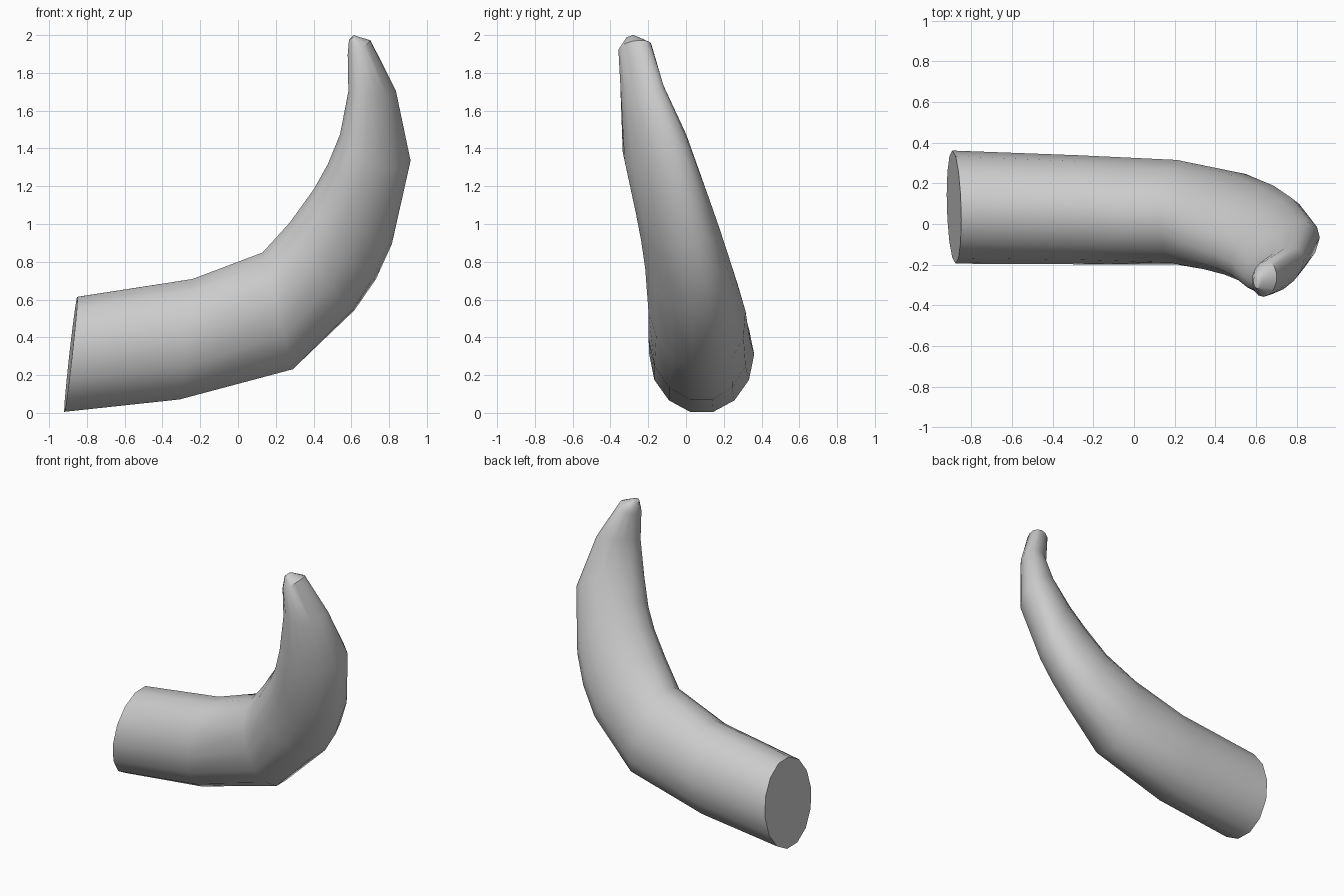
import bpy, bmesh, math
from mathutils import Vector

if "Cube" in bpy.data.objects:
    bpy.data.objects.remove(bpy.data.objects["Cube"])

SIDES = 14

# Cross-sections along the horn: centre, axis to the inner curve, axis to the side
RINGS = [
    ((-.885, .083, .31), (.035, 0, .312), (-.008, .278, 0)),
    ((-.275, .070, .39), (.035, -.01, .327), (0, .268, 0)),
    ((.210, .058, .54), (-.082, -.035, .317), (0, .257, 0)),
    ((.445, .012, .775), (-.168, -.065, .240), (.035, .228, .01)),
    ((.565, -.030, .945), (-.157, -.07, .248), (.060, .208, .03)),
    ((.645, -.075, 1.105), (-.158, -.07, .228), (.070, .190, .05)),
    ((.727, -.162, 1.405), (-.180, -.06, .088), (.050, .163, .07)),
    ((.710, -.232, 1.705), (-.122, -.03, .005), (.030, .112, .03)),
    ((.641, -.270, 1.935), (-.061, -.005, -.036), (.003, .088, .012)),
    ((.607, -.282, 1.985), (-.020, 0, -.010), (0, .035, 0)),
]

# Loft the cross-sections into one closed horn
bm = bmesh.new()
loops = []
for centre, inner, side in RINGS:
    c, a, b = Vector(centre), Vector(inner), Vector(side)
    loop = []
    for i in range(SIDES):
        t = 2 * math.pi * (i + .5) / SIDES
        loop.append(bm.verts.new(c + a * math.cos(t) + b * math.sin(t)))
    loops.append(loop)
for lo, hi in zip(loops, loops[1:]):
    for i in range(SIDES):
        j = (i + 1) % SIDES
        bm.faces.new((lo[i], lo[j], hi[j], hi[i]))

# Flat base cap and softly pointed tip
bm.faces.new(loops[0])
tip = bm.verts.new((.613, -.28, 2.0))
for i in range(SIDES):
    bm.faces.new((loops[-1][i], loops[-1][(i + 1) % SIDES], tip))
bmesh.ops.recalc_face_normals(bm, faces=bm.faces)

mesh = bpy.data.meshes.new("horn")
bm.to_mesh(mesh)
bm.free()
horn = bpy.data.objects.new("horn", mesh)
bpy.context.collection.objects.link(horn)
bpy.context.view_layer.objects.active = horn
horn.select_set(True)
bpy.ops.object.shade_smooth_by_angle(angle=math.radians(40))
